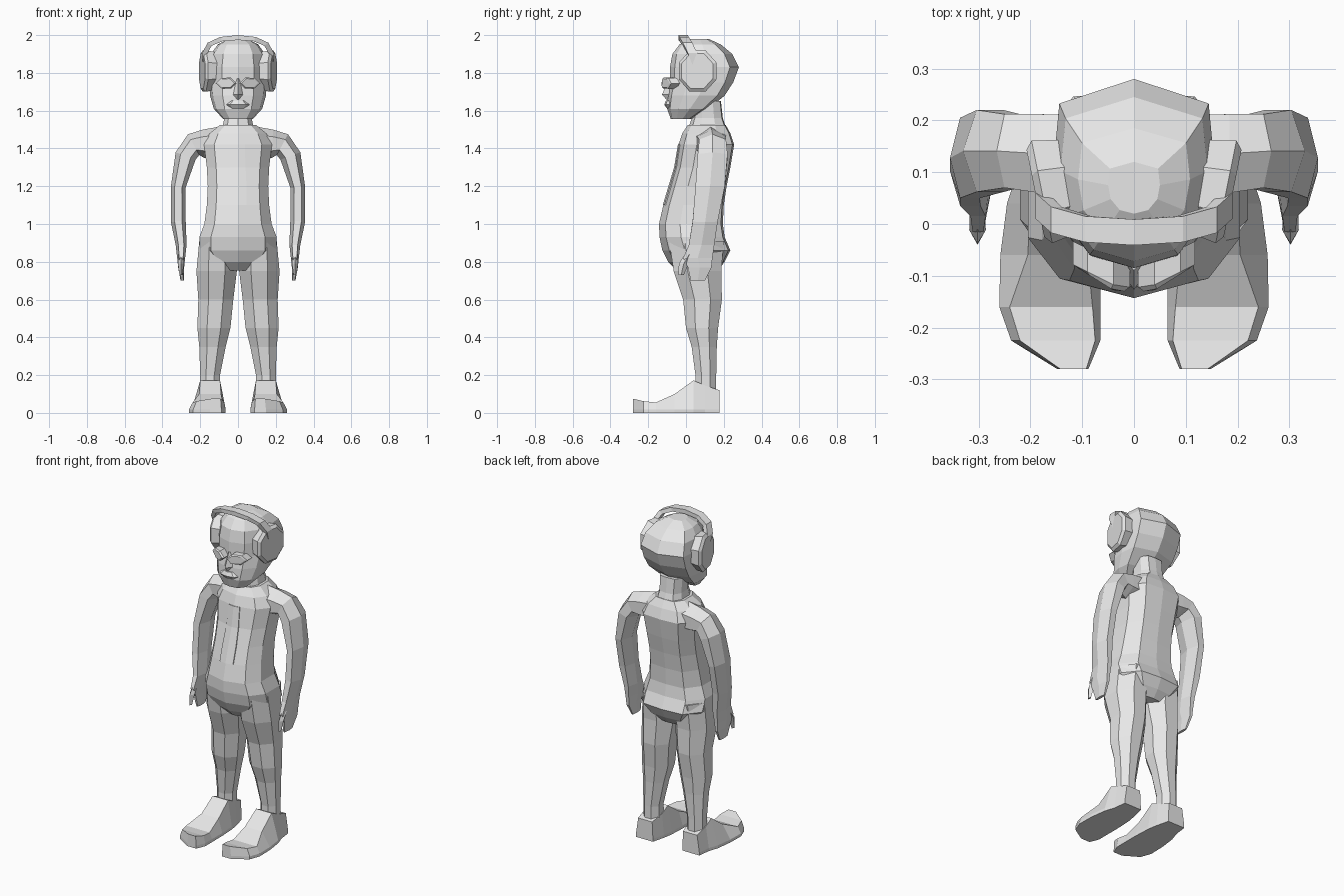
import bpy, bmesh, math
from mathutils import Vector, Matrix

grey = bpy.data.materials.new("light grey")
grey.diffuse_color = (0.8, 0.8, 0.8, 1)


def add_object(name, bm):
    bmesh.ops.recalc_face_normals(bm, faces=bm.faces)
    mesh = bpy.data.meshes.new(name)
    bm.to_mesh(mesh)
    bm.free()
    mesh.materials.append(grey)
    ob = bpy.data.objects.new(name, mesh)
    bpy.context.collection.objects.link(ob)
    return ob


def loft(name, rings, side=1):
    """Skin a list of equal rings and cap both ends; side=-1 mirrors in x."""
    bm = bmesh.new()
    vs = [[bm.verts.new((p[0] * side, p[1], p[2])) for p in r] for r in rings]
    n = len(rings[0])
    for a, b in zip(vs, vs[1:]):
        for i in range(n):
            j = (i + 1) % n
            bm.faces.new((a[i], a[j], b[j], b[i]))
    bm.faces.new(vs[0])
    bm.faces.new(vs[-1])
    return add_object(name, bm)


def section(z, w, yf, yb, half):
    """Symmetric ring from half-profile points (share of width, share of depth)."""
    pts = [(fx * w, yf + fy * (yb - yf), z) for fx, fy in half]
    return pts + [(-x, y, h) for x, y, h in reversed(pts[1:-1])]


def limb_ring(inner, outer, y0, y1, n, turn=0.0):
    """Oval ring between an inner and an outer point in the xz plane."""
    a, b = Vector((inner[0], 0, inner[1])), Vector((outer[0], 0, outer[1]))
    angles = [2 * math.pi * (i + turn) / n for i in range(n)]
    kx = max(math.cos(t) for t in angles)
    ky = max(math.sin(t) for t in angles)
    return [(a + b) / 2 + (b - a) / 2 * math.cos(t) / kx
            + Vector((0, (y0 + y1) / 2 + (y1 - y0) / 2 * math.sin(t) / ky, 0))
            for t in angles]


# Torso with round belly and seat
body_half = [(0, 0), (0.7, 0.1), (1, 0.33), (1, 0.72), (0.65, 0.97), (0, 1)]
loft("torso", [section(*r, body_half) for r in (
    (0.755, 0.08, -0.05, 0.17), (0.80, 0.15, -0.095, 0.205),
    (0.86, 0.205, -0.125, 0.235), (0.93, 0.205, -0.14, 0.205),
    (1.00, 0.178, -0.143, 0.195), (1.10, 0.165, -0.12, 0.20),
    (1.20, 0.16, -0.09, 0.215), (1.30, 0.165, -0.06, 0.235),
    (1.42, 0.18, -0.04, 0.255), (1.48, 0.15, -0.02, 0.235),
    (1.525, 0.095, 0.01, 0.21))])

# Neck
loft("neck", [section(*r, body_half) for r in (
    (1.50, 0.085, 0.01, 0.215), (1.56, 0.072, 0.03, 0.195),
    (1.65, 0.075, 0.03, 0.185))])

# Head
head_half = [(0, 0), (0.55, 0.07), (0.9, 0.28), (1, 0.55), (0.93, 0.87), (0, 1)]
loft("head", [section(*r, head_half) for r in (
    (1.555, 0.078, -0.08, 0.03), (1.61, 0.128, -0.10, 0.12),
    (1.68, 0.148, -0.098, 0.205), (1.75, 0.153, -0.085, 0.25),
    (1.83, 0.155, -0.085, 0.28), (1.90, 0.142, -0.072, 0.245),
    (1.95, 0.108, -0.035, 0.185), (1.98, 0.05, 0.02, 0.12))])

# Nose and lips
loft("nose", [[(-w, -0.07, z), (0, y, z), (w, -0.07, z)] for z, w, y in (
    (1.66, 0.025, -0.105), (1.685, 0.04, -0.127), (1.77, 0.015, -0.09))])
loft("lips", [[(-w, -0.06, z), (-w * 0.5, y + 0.008, z), (0, y, z),
               (w * 0.5, y + 0.008, z), (w, -0.06, z)] for z, w, y in (
    (1.61, 0.06, -0.10), (1.632, 0.085, -0.115), (1.655, 0.05, -0.106))])

# Zip panel on the chest, following the slope of the front
panel = []
for z, y, w in ((1.10, -0.12, 0.045), (1.20, -0.09, 0.045),
                (1.30, -0.06, 0.04), (1.42, -0.04, 0.036)):
    rise = 0.022 * w / 0.115
    panel.append([(-w, y + rise - 0.003, z), (0, y - 0.003, z), (w, y + rise - 0.003, z),
                  (w, y + rise + 0.004, z), (0, y + 0.004, z), (-w, y + rise + 0.004, z)])
loft("chest_panel", panel)

for side, tag in ((1, "left"), (-1, "right")):
    # Legs
    loft(tag + "_leg", [limb_ring((xi, z), (xo, z), y0, y1, 8, 0.5)
                        for z, xi, xo, y0, y1 in (
        (0.91, 0.02, 0.205, -0.09, 0.20), (0.75, 0.006, 0.22, -0.065, 0.187),
        (0.60, 0.025, 0.21, -0.015, 0.19), (0.45, 0.04, 0.215, 0.0, 0.17),
        (0.35, 0.065, 0.205, 0.03, 0.163), (0.20, 0.095, 0.20, 0.05, 0.16),
        (0.11, 0.095, 0.20, 0.05, 0.16))], side)

    # Long shoes
    loft(tag + "_shoe", [[(a, y, 0), (b, y, 0), (b, y, 0.018), (d, y, h),
                          (c, y, h), (a, y, 0.018)]
                         for y, a, b, c, d, h in (
        (0.178, 0.10, 0.215, 0.105, 0.20, 0.12),
        (0.10, 0.08, 0.225, 0.092, 0.205, 0.145),
        (0.04, 0.07, 0.245, 0.095, 0.20, 0.172),
        (-0.06, 0.065, 0.258, 0.09, 0.205, 0.10),
        (-0.16, 0.065, 0.26, 0.08, 0.24, 0.055),
        (-0.225, 0.065, 0.237, 0.075, 0.22, 0.062),
        (-0.28, 0.088, 0.148, 0.092, 0.142, 0.075))], side)

    # Arms running into flat hands
    loft(tag + "_arm", [limb_ring((xi, zi), (xo, zo), y0, y1, 6)
                        for xi, zi, xo, zo, y0, y1 in (
        (0.09, 1.34, 0.10, 1.515, 0.05, 0.21),
        (0.18, 1.35, 0.185, 1.50, 0.06, 0.212),
        (0.205, 1.365, 0.265, 1.475, 0.07, 0.212),
        (0.225, 1.34, 0.33, 1.38, 0.062, 0.22),
        (0.278, 1.19, 0.355, 1.20, 0.05, 0.205),
        (0.277, 1.02, 0.355, 1.01, 0.035, 0.168),
        (0.272, 0.89, 0.33, 0.89, 0.015, 0.15),
        (0.28, 0.82, 0.322, 0.82, -0.015, 0.14),
        (0.285, 0.77, 0.317, 0.77, 0.01, 0.135),
        (0.286, 0.70, 0.304, 0.70, 0.025, 0.10))], side)

    # Thumbs
    loft(tag + "_thumb", [limb_ring((0.302 - w, z), (0.302 + w, z), y0, y1, 4)
                          for z, w, y0, y1 in (
        (0.84, 0.015, -0.005, 0.04), (0.79, 0.016, -0.038, 0.015),
        (0.73, 0.008, -0.04, -0.012))], side)

    # Glasses: bent lens with a raised middle
    lens = [(0.008, 1.745), (0.035, 1.718), (0.085, 1.716), (0.118, 1.745),
            (0.09, 1.772), (0.04, 1.776)]
    loft(tag + "_lens", [[(0.063 + (x - 0.063) * k, -0.122 + 0.5 * max(x - 0.03, 0) + dy,
                           1.745 + (z - 1.745) * k) for x, z in lens]
                         for k, dy in ((1, 0.045), (1, 0.0), (0.8, -0.008))], side)

    # Headphone cups, angled slightly forward
    turn = Matrix.Translation((0.163, 0.065, 1.81)) @ Matrix.Rotation(-0.2, 4, 'Z')
    loft(tag + "_ear_cup", [[turn @ Vector((x, r * 0.103 * math.cos(t), r * 0.112 * math.sin(t)))
                             for t in [math.pi * (i + 0.5) / 4 for i in range(8)]]
                            for x, r in ((-0.045, 0.95), (0.015, 1.06), (0.028, 0.9))], side)

# Headband arching over the head
half_arch = [(0.185, 1.84, 0.06), (0.19, 1.905, 0.035), (0.16, 1.96, 0.008),
             (0.095, 1.99, -0.01), (0.0, 2.0, -0.016)]
arch = half_arch + [(-x, z, y) for x, z, y in reversed(half_arch[:-1])]
band = []
for x, z, y in arch:
    out = Vector((x, 0, z - 1.83)).normalized() * 0.026
    band.append([(x - out.x * i, y + dy, z - out.z * i)
                 for i, dy in ((0, -0.025), (0, 0.025), (1, 0.025), (1, -0.025))])
loft("headband", band)
